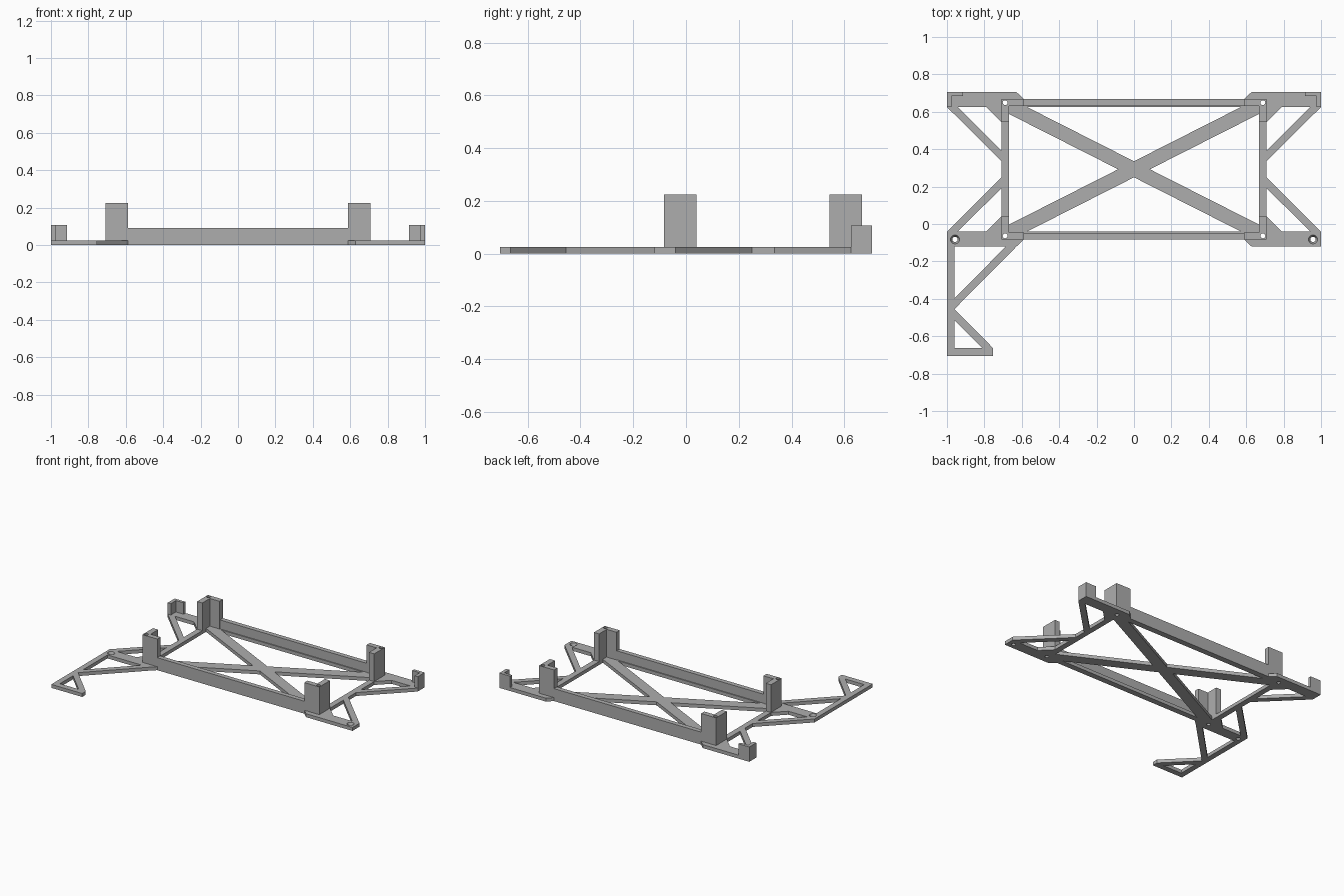
import bpy
import bmesh

cube = bpy.data.objects.get("Cube")
if cube:
    bpy.data.objects.remove(cube, do_unlink=True)

grey = bpy.data.materials.new("light_grey_plastic")
grey.use_nodes = True
shade = (0.42, 0.42, 0.42, 1)
grey.diffuse_color = shade
grey.node_tree.nodes["Principled BSDF"].inputs["Base Color"].default_value = shade

THICK = 0.025      # flat frame thickness
MID = 0.2925       # y of the tray centre line
XO, XI, XE = 0.708, 0.667, 0.588   # post outer, inner and end x
YO, YI, YE = 0.375, 0.338, 0.252   # the same, as distance from MID
TAB = 0.4125       # outer y edge of the corner tabs, from MID


def prism(name, outline, z0, z1, sx=1, sy=1, about=0.0):
    """Extrude a flat outline from z0 to z1, mirrored by sx and sy."""
    bm = bmesh.new()
    verts = [bm.verts.new((x * sx, about + y * sy, z0)) for x, y in outline]
    face = bm.faces.new(verts)
    top = bmesh.ops.extrude_face_region(bm, geom=[face])["geom"]
    bmesh.ops.translate(bm, vec=(0, 0, z1 - z0),
                        verts=[g for g in top if isinstance(g, bmesh.types.BMVert)])
    bmesh.ops.recalc_face_normals(bm, faces=bm.faces)
    mesh = bpy.data.meshes.new(name)
    bm.to_mesh(mesh)
    bm.free()
    mesh.materials.append(grey)
    ob = bpy.data.objects.new(name, mesh)
    bpy.context.collection.objects.link(ob)
    return ob


def rect(x0, x1, y0, y1):
    return [(x0, y0), (x1, y0), (x1, y1), (x0, y1)]


def drill(ob, x, y, r_low, r_high, z0, z1):
    """Cut a round or tapered hole and discard the cutter."""
    bpy.ops.mesh.primitive_cone_add(vertices=24, radius1=r_low, radius2=r_high,
                                    depth=z1 - z0, location=(x, y, (z0 + z1) / 2))
    cutter = bpy.context.object
    cutter.hide_render = True
    cutter.data.materials.append(grey)
    mod = ob.modifiers.new("hole", "BOOLEAN")
    mod.operation = "DIFFERENCE"
    mod.solver = "EXACT"
    mod.object = cutter
    bpy.context.view_layer.objects.active = ob
    bpy.ops.object.modifier_apply(modifier=mod.name)
    bpy.data.objects.remove(cutter, do_unlink=True)


# Outlines of the repeated corner parts, in the +x, +y quarter
tab = [(1, TAB), (0.628, TAB), (XE, YO), (XE, YI), (XI, YI), (XI, YE),
       (XO, YE), (0.79, 0.333), (1, 0.333)]
post = [(XO, YO), (XE, YO), (XE, YI), (XI, YI), (XI, YE), (XO, YE)]
clip = [(1, TAB), (0.914, TAB), (0.914, 0.391), (0.975, 0.391),
        (0.975, 0.333), (1, 0.333)]
strut = [(1, 0.333), (0.942, 0.333), (XO, 0.1), (XO, 0.043)]

for sx, side in ((1, "left"), (-1, "right")):
    for sy, end in ((1, "back"), (-1, "front")):
        label = f"{end}_{side}"
        plate = prism("corner_tab_" + label, tab, 0, THICK, sx, sy, MID)
        tower = prism("corner_post_" + label, post, THICK, 0.225, sx, sy, MID)
        prism("outer_strut_" + label, strut, 0, THICK, sx, sy, MID)
        # Pin hole down through post and tab
        for ob in (plate, tower):
            drill(ob, 0.689 * sx, MID + 0.356 * sy, 0.013, 0.013, -0.05, 0.3)
        if end == "back":
            prism("corner_clip_" + label, clip, THICK, 0.107, sx, sy, MID)
        else:
            # Countersunk screw hole
            drill(plate, 0.957 * sx, MID - 0.375, 0.006, 0.032, -0.02, 0.045)
    prism("side_bar_" + side, rect(XI, XO, -YE, YE), 0, THICK, sx, 1, MID)

# Front and back rails: a wide flat base under a slightly thinner wall
for sy, end in ((1, "back"), (-1, "front")):
    prism("rail_base_" + end, rect(-XE, XE, YI - 0.005, YO), 0, THICK, 1, sy, MID)
    prism("rail_wall_" + end, rect(-XE, XE, YI + 0.003, YO), THICK, 0.09, 1, sy, MID)

# Crossed floor braces, as one outline
cx, cy = 0.085, 0.043
quarter = [(0, cy), (XI - cx, YI), (XI, YI), (XI, YI - cy), (cx, 0)]
cross = quarter + [(x, -y) for x, y in quarter[-2::-1]]
cross += [(-x, -y) for x, y in quarter[1:]]
cross += [(-x, y) for x, y in quarter[-2:0:-1]]
prism("cross_brace", cross, 0, THICK, 1, 1, MID)

# Single extension arm at the front right corner
bottom = MID - TAB
prism("arm_bar", rect(-1, -0.96, -0.705, bottom), 0, THICK)
prism("arm_foot", rect(-0.96, -0.753, -0.705, -0.664), 0, THICK)
prism("arm_upper_brace", [(-0.96, -0.398), (-0.96, -0.455), (-0.628, bottom),
                          (-0.685, bottom)], 0, THICK)
prism("arm_upper_brace_tip", [(-0.628, bottom), (-XE, MID - YO),
                              (-0.62, MID - YO)], 0, THICK - 0.001)
prism("arm_lower_brace", [(-0.96, -0.455), (-0.753, -0.664), (-0.81, -0.664),
                          (-0.96, -0.513)], 0, THICK)
